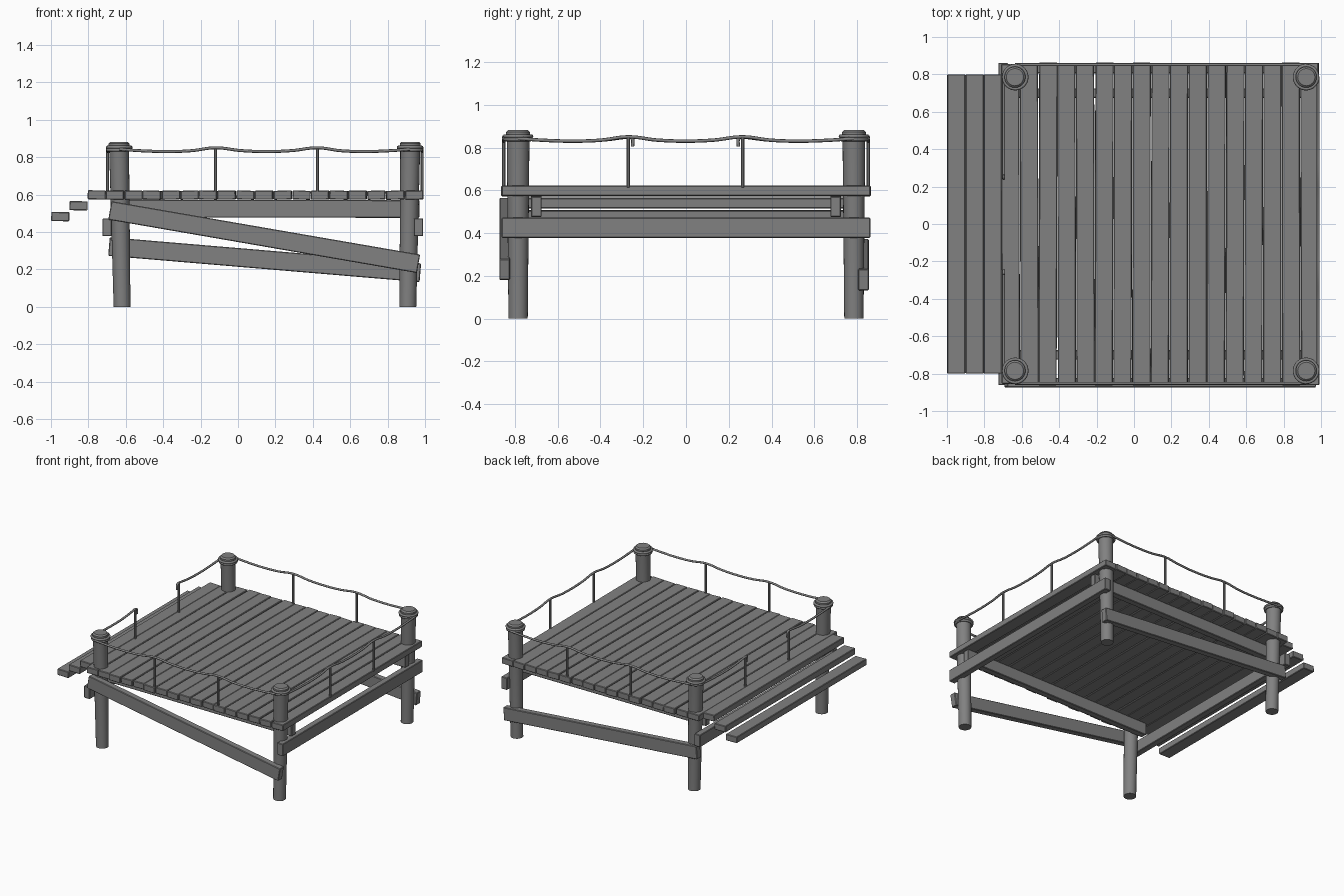
import bpy, math, random
from mathutils import Vector

random.seed(4)
cube = bpy.data.objects.get("Cube")
if cube:
    bpy.data.objects.remove(cube, do_unlink=True)

wood = bpy.data.materials.new("grey wood")
wood.use_nodes = True
GREY = (0.22, 0.22, 0.22, 1)
wood.diffuse_color = GREY
wood.node_tree.nodes["Principled BSDF"].inputs["Base Color"].default_value = GREY


def beam(name, start, end, depth, height, twist=0):
    """Box running from start to end; height is measured upright."""
    a, b = Vector(start), Vector(end)
    d = b - a
    bpy.ops.mesh.primitive_cube_add(size=1, location=(a + b) / 2)
    ob = bpy.context.object
    ob.name = name
    ob.scale = (d.length, depth, height)
    ob.rotation_euler = (twist, -math.asin(d.z / d.length), math.atan2(d.y, d.x))
    ob.data.materials.append(wood)
    bevel = ob.modifiers.new("soft edge", 'BEVEL')
    bevel.width = 0.004
    bevel.segments = 1
    bpy.ops.object.transform_apply(location=False, rotation=False, scale=True)
    return ob


def lathe(name, profile, lean, location, sides=24):
    """Solid of revolution from (radius, height), shifted sideways with height."""
    verts, faces = [], []
    for r, z in profile:
        for i in range(sides):
            t = math.tau * i / sides
            verts.append((r * math.cos(t) + lean[0] * z, r * math.sin(t) + lean[1] * z, z))
    for k in range(len(profile) - 1):
        for i in range(sides):
            j = (i + 1) % sides
            n = k * sides
            faces.append((n + i, n + j, n + sides + j, n + sides + i))
    faces.append(tuple(reversed(range(sides))))
    faces.append(tuple(range(len(verts) - sides, len(verts))))
    mesh = bpy.data.meshes.new(name)
    mesh.from_pydata(verts, [], faces)
    mesh.materials.append(wood)
    ob = bpy.data.objects.new(name, mesh)
    bpy.context.collection.objects.link(ob)
    ob.location = location
    bpy.ops.object.select_all(action='DESELECT')
    ob.select_set(True)
    bpy.context.view_layer.objects.active = ob
    bpy.ops.object.shade_smooth_by_angle(angle=math.radians(35))


def rope(name, points, radius=0.008):
    curve = bpy.data.curves.new(name, 'CURVE')
    curve.dimensions = '3D'
    curve.bevel_depth = radius
    curve.bevel_resolution = 2
    curve.use_fill_caps = True
    curve.resolution_u = 6
    spline = curve.splines.new('BEZIER')
    spline.bezier_points.add(len(points) - 1)
    for bp, p in zip(spline.bezier_points, points):
        bp.co = p
        bp.handle_left_type = bp.handle_right_type = 'AUTO'
    curve.materials.append(wood)
    bpy.context.collection.objects.link(bpy.data.objects.new(name, curve))


LEFT, RIGHT, SIDE = 0.92, -0.635, 0.785

# Corner posts with rounded tops and rope coils
for x, foot in ((LEFT, 0.908), (RIGHT, -0.62)):
    for y in (-SIDE, SIDE):
        lean = ((x - foot) / 0.8, 0)
        lathe("post", [(0.045, 0), (0.053, 0.83), (0.056, 0.85), (0.056, 0.872), (0.046, 0.882)],
              lean, (foot, y, 0))
        for z, r in ((0.838, 0.06), (0.853, 0.062)):
            bpy.ops.mesh.primitive_torus_add(major_radius=r, minor_radius=0.009, major_segments=28,
                                             minor_segments=8, location=(x, y, z))
            bpy.context.object.name = "rope_coil"
            bpy.context.object.data.materials.append(wood)
            bpy.ops.object.shade_smooth()

# Deck planks
for i in range(17):
    x = -0.66 + i * 0.1
    skew = random.uniform(-0.003, 0.003)
    end = 0.86 + random.uniform(-0.006, 0.006)
    beam("deck_plank", (x - skew, -end, 0.597), (x + skew, end, 0.597), 0.097, 0.048,
         random.uniform(-0.04, 0.04))

# Steps
for i in range(3):
    x, z = -0.755 - i * 0.0975, 0.598 - i * 0.058
    beam("step", (x, -0.8, z), (x, 0.8, z), 0.097, 0.049, 0.02)

# Joists under the deck, and cross beams outside the posts
for y in (-0.7, 0.7):
    beam("joist", (-0.68, y, 0.525), (0.97, y, 0.523), 0.05, 0.095)
for x in (-0.7, 0.965):
    beam("cross_beam", (x, -0.862, 0.425), (x, 0.862, 0.425), 0.05, 0.095)

# Sloping braces
beam("front_brace", (-0.685, -0.848, 0.515), (0.965, -0.848, 0.23), 0.05, 0.1)
beam("back_brace", (-0.69, 0.83, 0.322), (0.975, 0.83, 0.182), 0.05, 0.1)

# Railing: stanchions and sagging rope
POST_Z, TOP_Z, SAG_Z = 0.842, 0.85, 0.83
X1, X2, Y1, Y2 = -0.12, 0.425, -0.27, 0.265


def stanchion(x, y):
    beam("stanchion", (x - 0.008, y, 0.73), (x + 0.008, y, 0.73), 0.016, 0.235)


def sag(a, b):
    """Three in-between points of a hanging span."""
    a, b = Vector(a), Vector(b)
    out = []
    for t in (0.25, 0.5, 0.75):
        p = a.lerp(b, t)
        p.z -= (p.z - SAG_Z) * (1 if t == 0.5 else 0.75)
        out.append(tuple(p))
    return out


def span_rope(name, knots):
    points = [knots[0]]
    for a, b in zip(knots, knots[1:]):
        points += sag(a, b) + [b]
    rope(name, points)


for name, y in (("front_rope", -0.852), ("back_rope", 0.852)):
    for x in (X1, X2):
        stanchion(x, y)
    span_rope(name, [(RIGHT, y, POST_Z), (X1, y, TOP_Z), (X2, y, TOP_Z), (LEFT, y, POST_Z)])

for x in (-0.697, 0.984):
    for y in (Y1, Y2):
        stanchion(x, y)
span_rope("left_rope", [(0.984, -SIDE, POST_Z), (0.984, Y1, TOP_Z),
                        (0.984, Y2, TOP_Z), (0.984, SIDE, POST_Z)])

# Rope by the steps is open in the middle, with hanging ends
for name, y, s in (("step_rope_front", Y1, -1), ("step_rope_back", Y2, 1)):
    x = -0.697
    span_rope(name, [(x, s * SIDE, POST_Z), (x, y, TOP_Z)])
    rope("rope_end", [(x, y, TOP_Z), (x, y - s * 0.018, 0.842), (x, y - s * 0.02, 0.805)])
